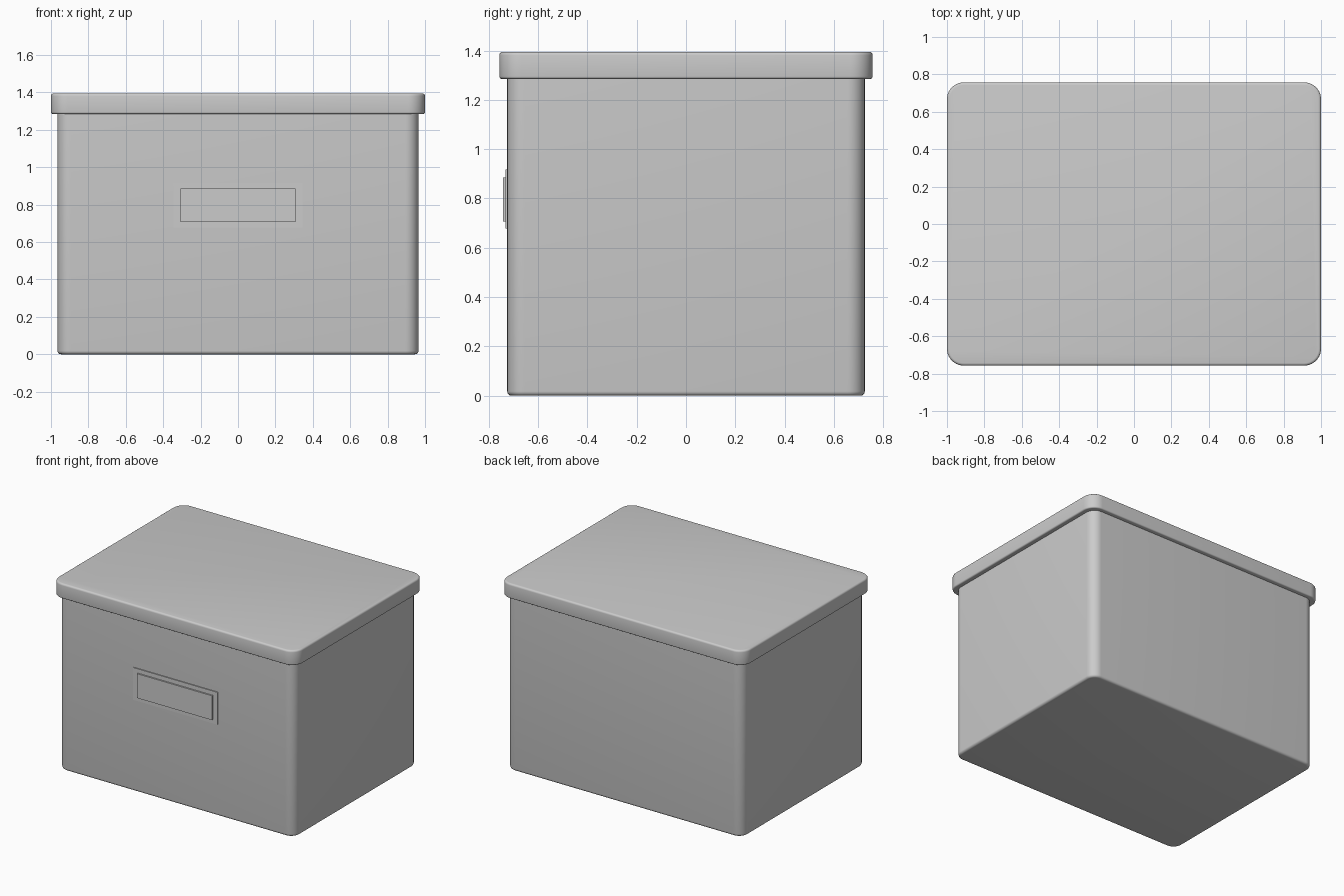
import bpy, bmesh

if "Cube" in bpy.data.objects:
    bpy.data.objects.remove(bpy.data.objects["Cube"])


def rounded_box(name, lo, hi, corner=0.0, rim_bottom=0.0, rim_top=0.0, smooth=True):
    """Box from lo to hi with rounded upright corners and softened rims."""
    bm = bmesh.new()
    bmesh.ops.create_cube(bm, size=1)
    for v in bm.verts:
        v.co = [l + (c + 0.5) * (h - l) for l, h, c in zip(lo, hi, v.co)]
    if corner:
        upright = [e for e in bm.edges if abs(e.verts[0].co.z - e.verts[1].co.z) > 1e-5]
        bmesh.ops.bevel(bm, geom=upright, offset=corner, segments=10,
                        profile=0.5, affect='EDGES')
    for z, radius in ((lo[2], rim_bottom), (hi[2], rim_top)):
        if radius:
            rim = [e for e in bm.edges if all(abs(v.co.z - z) < 1e-5 for v in e.verts)]
            bmesh.ops.bevel(bm, geom=rim, offset=radius, segments=4,
                            profile=0.5, affect='EDGES')
    bmesh.ops.recalc_face_normals(bm, faces=bm.faces)
    mesh = bpy.data.meshes.new(name)
    bm.to_mesh(mesh)
    bm.free()
    obj = bpy.data.objects.new(name, mesh)
    bpy.context.collection.objects.link(obj)
    if smooth:
        bpy.ops.object.select_all(action='DESELECT')
        obj.select_set(True)
        bpy.context.view_layer.objects.active = obj
        bpy.ops.object.shade_smooth_by_angle()
    return obj


# Box body and overhanging lid
rounded_box("box_body", (-0.965, -0.725, 0), (0.965, 0.725, 1.31), 0.07, rim_bottom=0.018)
rounded_box("lid", (-1, -0.757, 1.285), (1, 0.757, 1.395), 0.09,
            rim_bottom=0.01, rim_top=0.014)

# Label holder on the front: thin back plate with a raised card
rounded_box("label_plate", (-0.345, -0.732, 0.678), (0.345, -0.715, 0.917), smooth=False)
rounded_box("label_card", (-0.307, -0.743, 0.706), (0.307, -0.72, 0.886), smooth=False)
